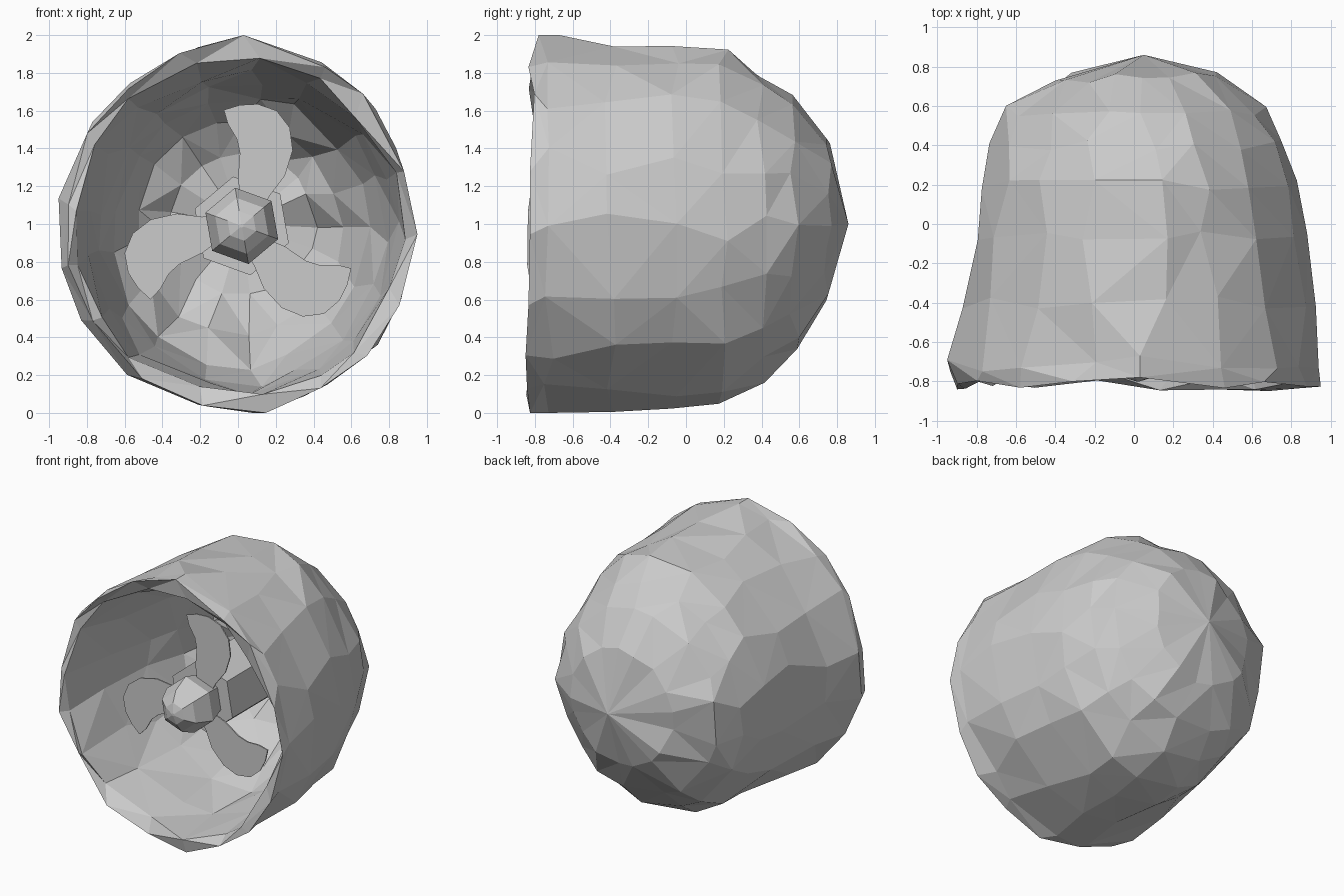
import bpy, bmesh, random
from math import cos, sin, pi, radians
from mathutils import Vector

if "Cube" in bpy.data.objects:
    bpy.data.objects.remove(bpy.data.objects["Cube"])

random.seed(4)
CX, CZ = 0.02, 0.99          # rotor axis position


def finish(bm, name):
    bmesh.ops.recalc_face_normals(bm, faces=bm.faces)
    me = bpy.data.meshes.new(name)
    bm.to_mesh(me)
    bm.free()
    ob = bpy.data.objects.new(name, me)
    bpy.context.collection.objects.link(ob)
    return ob


def bridge(bm, a, b):
    n = len(a)
    for i in range(n):
        j = (i + 1) % n
        bm.faces.new((a[i], a[j], b[j], b[i]))


# Rough rocky shell: rings as (y, x min, x max, z min, z max)
OUTER = [
    (-0.82, -0.92, 0.94, 0.02, 1.95),
    (-0.72, -0.94, 0.94, 0.01, 1.96),
    (-0.40, -0.88, 0.93, 0.01, 1.95),
    (-0.05, -0.81, 0.87, 0.02, 1.94),
    (0.20, -0.78, 0.82, 0.04, 1.93),
    (0.40, -0.75, 0.75, 0.17, 1.81),
    (0.57, -0.66, 0.67, 0.32, 1.69),
    (0.74, -0.40, 0.43, 0.58, 1.45),
]
INNER = [
    (-0.79, -0.87, 0.88, 0.09, 1.86),
    (-0.40, -0.80, 0.84, 0.12, 1.80),
    (-0.05, -0.72, 0.77, 0.15, 1.76),
    (0.25, -0.66, 0.68, 0.24, 1.68),
    (0.47, -0.53, 0.54, 0.42, 1.54),
    (0.61, -0.37, 0.41, 0.62, 1.38),
]
SIDES = 17


def rock_ring(bm, spec, k, jitter):
    y, x0, x1, z0, z1 = spec
    ring = []
    for i in range(SIDES):
        t = 2 * pi * (i + 0.5 * k) / SIDES + random.uniform(-.08, .08)
        r = 1 + random.uniform(-jitter, jitter)
        x = (x0 + x1) / 2 + (x1 - x0) / 2 * r * cos(t)
        z = (z0 + z1) / 2 + (z1 - z0) / 2 * r * sin(t)
        dy = random.uniform(-jitter, jitter) * 1.6
        x = max(-0.95, min(0.95, x))
        ring.append(bm.verts.new((x, y + dy, max(0, z))))
    return ring


bm = bmesh.new()
outer = [rock_ring(bm, s, 0, 0.02) for s in OUTER]
inner = [rock_ring(bm, s, 0, 0.035) for s in INNER]
chain = outer[::-1] + inner
for a, b in zip(chain, chain[1:]):
    bridge(bm, a, b)
back_tip = bm.verts.new((0.05, 0.86, 1.0))
inner_tip = bm.verts.new((CX, 0.66, 1.0))
for ring, tip in ((outer[-1], back_tip), (inner[-1], inner_tip)):
    for i in range(SIDES):
        bm.faces.new((ring[i], ring[(i + 1) % SIDES], tip))

# Raised chip at the top of the mouth, flat foot underneath, widest points
for ring, y in ((outer[0], -0.78), (outer[1], -0.67)):
    max(ring, key=lambda p: p.co.z).co = (0.03, y, 2.0)
    min(ring, key=lambda p: p.co.z).co.z = 0
max(outer[0], key=lambda p: p.co.x).co.x = 0.95
min(outer[1], key=lambda p: p.co.x).co.x = -0.95

# Chipped dents on the shoulders
centre = Vector((0, 0, 1))
shell_verts = [v for ring in outer for v in ring]
for spot in ((0.42, -0.05, 1.78), (-0.4, 0.4, 1.65), (0.55, 0.57, 1.4)):
    v = min(shell_verts, key=lambda p: (p.co - Vector(spot)).length)
    v.co = centre + (v.co - centre) * 0.96
bmesh.ops.triangulate(bm, faces=bm.faces, quad_method='SHORT_EDGE')
finish(bm, "rock_shell")


# Six-sided turned parts along the y axis
def turned(name, profile):
    bm = bmesh.new()
    rings = [[bm.verts.new((CX + r * cos(radians(40 + 60 * i)), y,
                            CZ + r * sin(radians(40 + 60 * i))))
              for i in range(6)] for y, r in profile]
    for a, b in zip(rings, rings[1:]):
        bridge(bm, a, b)
    bm.faces.new(rings[0])
    bm.faces.new(rings[-1])
    return finish(bm, name)


turned("hub_cap", [(-0.44, 0.16), (-0.60, 0.205), (-0.73, 0.15),
                   (-0.78, 0.08), (-0.80, 0.01)])
turned("drive_shaft", [(-0.45, 0.265), (0.64, 0.265)])

# Three flat curved blades
BLADE = [(0.0, 0.1), (-0.02, 0.25), (-0.01, 0.386), (-0.026, 0.46),
         (-0.074, 0.54), (-0.095, 0.614), (-0.01, 0.64), (0.085, 0.645),
         (0.185, 0.61), (0.254, 0.52), (0.27, 0.40), (0.228, 0.265),
         (0.148, 0.16), (0.09, 0.05)]
for k in range(3):
    c, s = cos(2 * pi * k / 3), sin(2 * pi * k / 3)
    bm = bmesh.new()
    loops = [[bm.verts.new((CX + c * u - s * v, y, CZ + s * u + c * v))
              for u, v in BLADE] for y in (-0.505, -0.495)]
    bridge(bm, *loops)
    for loop in loops:
        bm.faces.new(loop)
    finish(bm, f"rotor_blade_{k + 1}")
